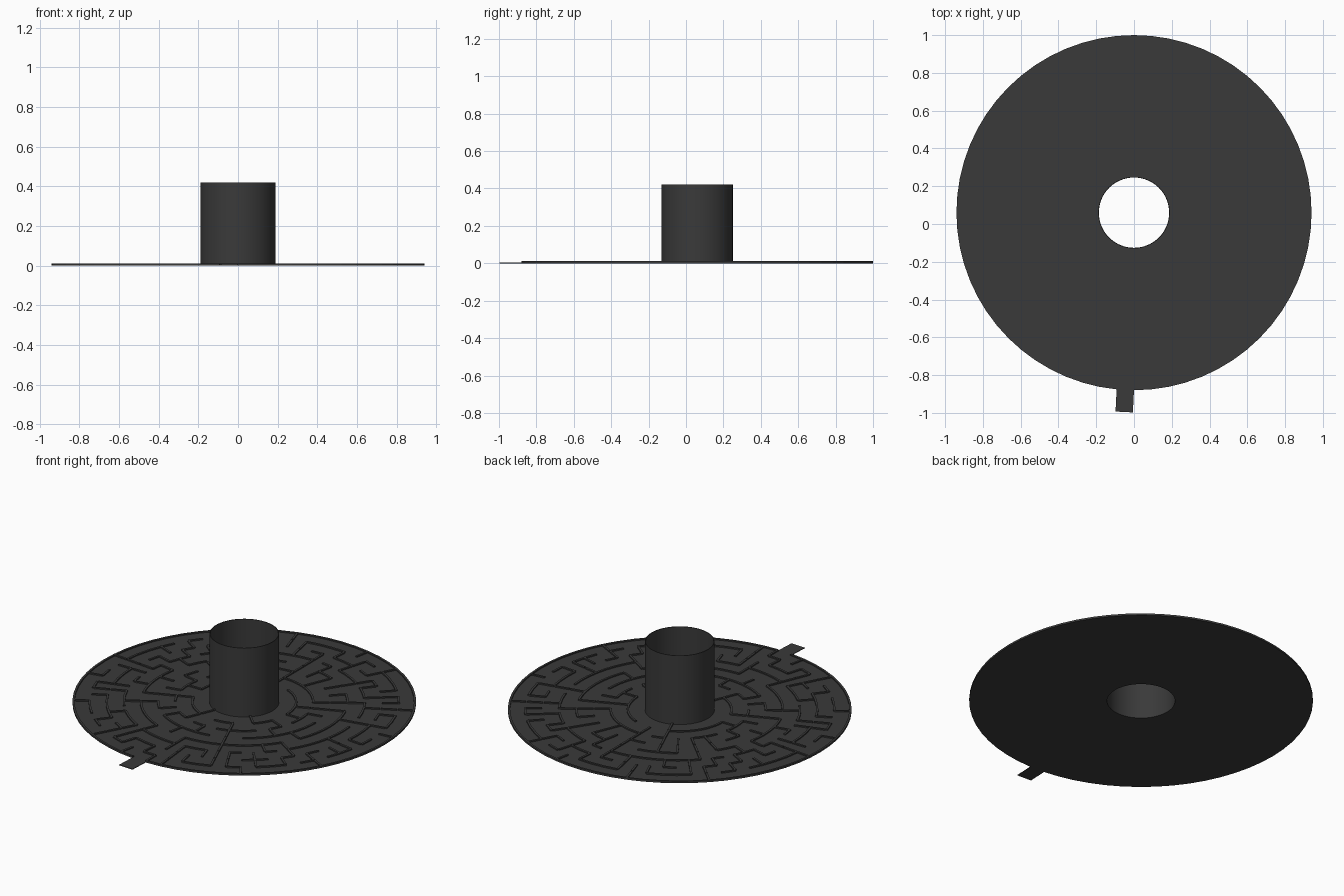
import bpy, bmesh, math, random

if "Cube" in bpy.data.objects:
    bpy.data.objects.remove(bpy.data.objects["Cube"])

random.seed(11)
CY = 0.06                  # disc centre in y
R_OUT, R_IN = 0.94, 0.19
N = 64                     # angular steps of the finest ring
RINGS = 8
FLOOR, TOP = 0.004, 0.011  # floor height, wall height
W = 0.012                  # wall thickness
STEP = (R_OUT - R_IN) / RINGS
ENTRY = 47                 # angular cell where the tab leaves the disc

dark = bpy.data.materials.new("dark_plastic")
dark.diffuse_color = (0.042, 0.042, 0.042, 1)
dark.use_nodes = True
dark.node_tree.nodes["Principled BSDF"].inputs["Base Color"].default_value = dark.diffuse_color


def finish(bm, name, smooth=False):
    bmesh.ops.recalc_face_normals(bm, faces=bm.faces)
    me = bpy.data.meshes.new(name)
    bm.to_mesh(me)
    bm.free()
    ob = bpy.data.objects.new(name, me)
    bpy.context.collection.objects.link(ob)
    ob.location.y = CY
    me.materials.append(dark)
    if smooth:
        bpy.context.view_layer.objects.active = ob
        ob.select_set(True)
        bpy.ops.object.shade_smooth_by_angle(angle=math.radians(30))
        ob.select_set(False)


def arc_wall(bm, r0, r1, z0, z1, start, count):
    """Rectangular section swept over count angular steps (closed when count == N)."""
    closed = count >= N
    secs = []
    for i in range(count if closed else count + 1):
        a = math.tau * (start + i) / N
        c, s = math.cos(a), math.sin(a)
        secs.append([bm.verts.new((r * c, r * s, z))
                     for r, z in ((r0, z0), (r1, z0), (r1, z1), (r0, z1))])
    pairs = list(zip(secs, secs[1:])) + ([(secs[-1], secs[0])] if closed else [])
    for p, q in pairs:
        for k in range(4):
            bm.faces.new((p[k], p[(k + 1) % 4], q[(k + 1) % 4], q[k]))
    if not closed:
        bm.faces.new(secs[0])
        bm.faces.new(secs[-1])


def radial_box(bm, r0, r1, width, z0, z1, a):
    c, s, h = math.cos(a), math.sin(a), width / 2
    ring = [[bm.verts.new((r * c - t * s, r * s + t * c, z))
             for r, t in ((r0, -h), (r1, -h), (r1, h), (r0, h))] for z in (z0, z1)]
    bm.faces.new(ring[0])
    bm.faces.new(ring[1])
    for k in range(4):
        j = (k + 1) % 4
        bm.faces.new((ring[0][k], ring[0][j], ring[1][j], ring[1][k]))


# Floor disc with centre hole
bm = bmesh.new()
arc_wall(bm, R_IN - 0.004, R_OUT, 0, FLOOR, 0, N)
finish(bm, "floor_disc")

# Entry tab
bm = bmesh.new()
radial_box(bm, R_OUT - 0.01, 1.0565, 0.092, 0, FLOOR, math.tau * (ENTRY + 0.5) / N)
finish(bm, "entry_tab")

# Thin-walled centre tube
bm = bmesh.new()
arc_wall(bm, R_IN - 0.004, R_IN, 0, 0.42, 0, N)
finish(bm, "centre_tube", smooth=True)

# Circular maze: carve passages by a depth-first walk
cells = [16 if i < 2 else 32 if i < 5 else 64 for i in range(RINGS)]


def neighbours(cell):
    i, j = cell
    n = cells[i]
    out = [(i, (j + 1) % n), (i, (j - 1) % n)]
    if i > 0:
        out.append((i - 1, j * cells[i - 1] // n))
    if i < RINGS - 1:
        f = cells[i + 1] // n
        out += [(i + 1, j * f + k) for k in range(f)]
    return out


start = (RINGS - 1, ENTRY)
seen, stack, opened = {start}, [start], set()
while stack:
    free = [c for c in neighbours(stack[-1]) if c not in seen]
    if not free:
        stack.pop()
        continue
    nxt = random.choice(free)
    opened.add(frozenset((stack[-1], nxt)))
    seen.add(nxt)
    stack.append(nxt)

# Maze walls: merged arcs between rings, then radial walls inside each ring
bm = bmesh.new()
for i in range(1, RINGS):
    r, n, m = R_IN + i * STEP, cells[i], cells[i - 1]
    solid = [frozenset(((i, k * n // N), (i - 1, k * m // N))) not in opened
             for k in range(N)]
    gap = solid.index(False) if False in solid else 0
    run = 0
    for k in range(1, N + 1):
        if solid[(gap + k) % N]:
            run += 1
        elif run:
            arc_wall(bm, r - W / 2, r + W / 2, FLOOR, TOP, gap + k - run, run)
            run = 0
for i, n in enumerate(cells):
    r = R_IN + i * STEP
    for j in range(n):
        if frozenset(((i, j), (i, (j + 1) % n))) not in opened:
            radial_box(bm, r, r + STEP - W / 2, W, FLOOR, TOP, math.tau * (j + 1) / n)
finish(bm, "maze_walls")

# Outer rim, open at the entry
bm = bmesh.new()
arc_wall(bm, R_OUT - W, R_OUT, FLOOR, TOP, ENTRY + 1, N - 1)
finish(bm, "outer_rim")
